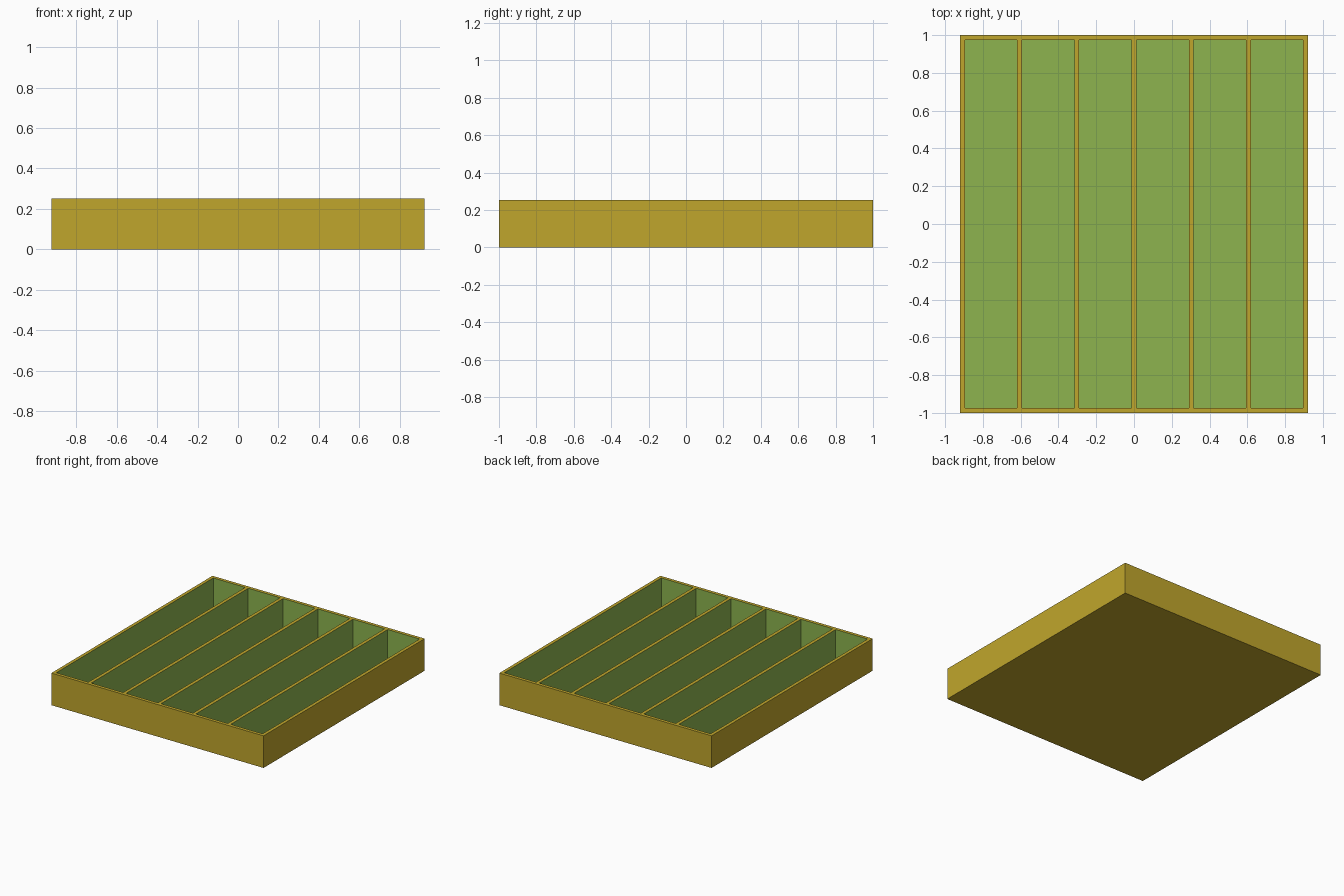
import bpy
import bmesh

if "Cube" in bpy.data.objects:
    bpy.data.objects.remove(bpy.data.objects["Cube"])

WIDTH, LENGTH, HEIGHT = 1.844, 2.0, 0.252
WALL, FLOOR = 0.026, 0.02
CELLS = 6
PITCH = (WIDTH - WALL) / CELLS


def material(name, color):
    mat = bpy.data.materials.new(name)
    mat.diffuse_color = (*color, 1.0)
    mat.use_nodes = True
    mat.node_tree.nodes["Principled BSDF"].inputs["Base Color"].default_value = mat.diffuse_color
    return mat


# Solid block standing on the ground
bm = bmesh.new()
bmesh.ops.create_cube(bm, size=1.0)
for v in bm.verts:
    v.co = (v.co.x * WIDTH, v.co.y * LENGTH, (v.co.z + 0.5) * HEIGHT)

# Mark out the rim and dividers on the top face
walls = [-WIDTH / 2 + WALL / 2 + i * PITCH for i in range(CELLS + 1)]
cuts = [((x + s * WALL / 2, 0, 0), (1, 0, 0)) for x in walls for s in (-1, 1)][1:-1]
cuts += [((0, s * (LENGTH / 2 - WALL), 0), (0, 1, 0)) for s in (-1, 1)]
for point, normal in cuts:
    top = [f for f in bm.faces if f.normal.z > 0.9]
    geom = top + list({e for f in top for e in f.edges}) + list({v for f in top for v in f.verts})
    bmesh.ops.bisect_plane(bm, geom=geom, plane_co=point, plane_no=normal)
    bm.normal_update()

# Sink the compartments between the dividers
cells = [f for f in bm.faces if f.normal.z > 0.9
         and abs(f.calc_center_median().y) < 0.1
         and min(abs(f.calc_center_median().x - x) for x in walls) > WALL]
for face in cells:
    result = bmesh.ops.extrude_discrete_faces(bm, faces=[face])
    for v in result["faces"][0].verts:
        v.co.z = FLOOR
bmesh.ops.recalc_face_normals(bm, faces=bm.faces)

# Green lining on everything inside, wood colour on the rim and outside
for f in bm.faces:
    c = f.calc_center_median()
    inside = abs(c.x) < WIDTH / 2 - 0.01 and abs(c.y) < LENGTH / 2 - 0.01
    f.material_index = int(inside and 0.001 < c.z < HEIGHT - 0.001)

mesh = bpy.data.meshes.new("divided_tray")
bm.to_mesh(mesh)
bm.free()
mesh.materials.append(material("ochre", (0.527, 0.381, 0.025)))
mesh.materials.append(material("green_lining", (0.266, 0.456, 0.078)))
tray = bpy.data.objects.new("divided_tray", mesh)
bpy.context.collection.objects.link(tray)
